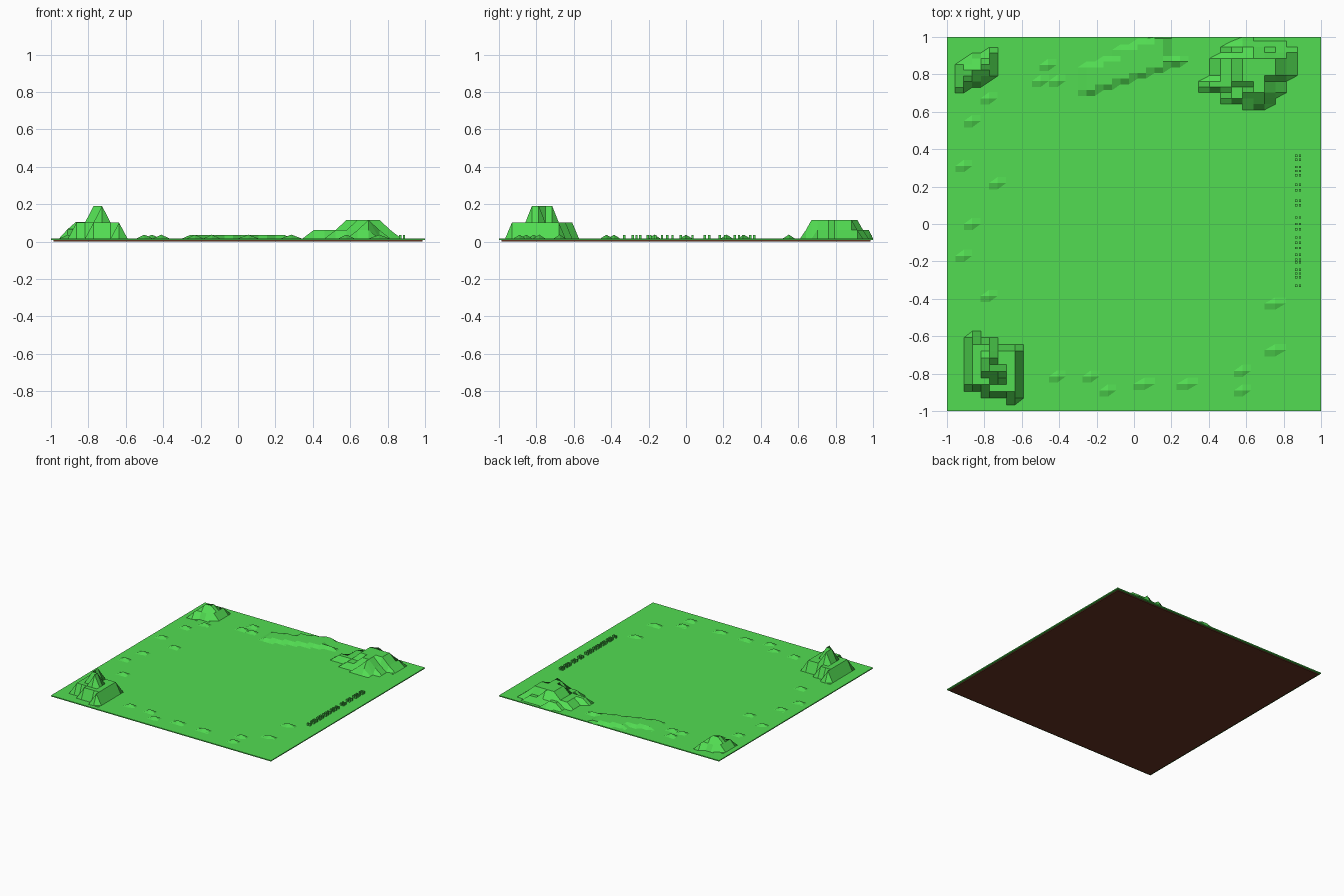
import bpy, bmesh

if "Cube" in bpy.data.objects:
    bpy.data.objects.remove(bpy.data.objects["Cube"])

TOP = 0.016      # height of the grass surface


def material(name, r, g, b):
    m = bpy.data.materials.new(name)
    m.diffuse_color = (r, g, b, 1)
    m.use_nodes = True
    m.node_tree.nodes["Principled BSDF"].inputs["Base Color"].default_value = m.diffuse_color
    return m


GRASS = material("grass green", 0.084, 0.716, 0.084)
SOIL = material("soil brown", 0.133, 0.033, 0.016)


def finish(name, bm, mat):
    me = bpy.data.meshes.new(name)
    bm.to_mesh(me)
    bm.free()
    me.materials.append(mat)
    ob = bpy.data.objects.new(name, me)
    bpy.context.collection.objects.link(ob)
    return ob


def slab(name, half, z0, z1, mat):
    bm = bmesh.new()
    bmesh.ops.create_cube(bm, size=1)
    for v in bm.verts:
        v.co.x *= 2 * half
        v.co.y *= 2 * half
        v.co.z = z1 if v.co.z > 0 else z0
    finish(name, bm, mat)


def hill(name, x0, y0, dx, dy, levels):
    """Stepped height field; levels = (height, first column, [(row from, row to), ...])."""
    height = {}
    for h, first, spans in levels:
        for i, (a, b) in enumerate(spans, first):
            for k in range(a, b + 1):
                height[i, k] = max(h, height.get((i, k), 0))
    bm, verts = bmesh.new(), {}

    def vert(i, k):
        if (i, k) not in verts:
            verts[i, k] = bm.verts.new((x0 + i * dx, min(1, y0 + k * dy),
                                        TOP + height.get((i, k), 0)))
        return verts[i, k]

    cells = {(i + a, k + b) for i, k in height for a in (-1, 0) for b in (-1, 0)}
    for i, k in sorted(cells):
        if y0 + k * dy < 0.995:
            bm.faces.new([vert(i, k), vert(i + 1, k), vert(i + 1, k + 1), vert(i, k + 1)])
    return finish(name, bm, GRASS)


# Ground plate: grass over a slightly smaller soil layer
slab("grass_ground", 1.0, 0.008, TOP, GRASS)
slab("soil_base", 0.986, 0.0, 0.008, SOIL)

# Tall hill, front left
hill("front_left_hill", -0.909, -0.967, 0.0455, 0.0359, [
    (0.085, 1, [(3, 10), (3, 9), (2, 9), (2, 8), (2, 8), (1, 8)]),
    (0.175, 3, [(5, 7), (4, 5)])])

# Small hill, back left
hill("back_left_hill", -0.957, 0.70, 0.0459, 0.0306, [
    (0.05, 1, [(1, 5), (2, 6), (2, 6), (3, 7)]),
    (0.09, 2, [(3, 4), (4, 5)])])

# Broad hill, back right
hill("back_right_hill", 0.345, 0.61, 0.0588, 0.0306, [
    (0.045, 1, [(4, 5), (4, 9), (2, 11), (2, 12), (1, 11), (1, 11), (3, 11), (6, 10)]),
    (0.1, 4, [(5, 9), (3, 10), (2, 9), (6, 9)])])

# Low diagonal ridge along the back edge
ridge = [(1 + i // 2, 5 + i // 2) for i in range(9)] + [(5, 9), (6, 6), (6, 6)]
hill("back_ridge", -0.30, 0.685, 0.0455, 0.0306,
     [(0.02, 1, [(a, min(b + 1, 10) if b > 6 else b) for a, b in ridge])])

# Small grass mounds around the border: one raised point in a 2 x 2 patch
MOUNDS = [(-0.46, 0.85), (-0.50, 0.765), (-0.41, 0.765), (-0.775, 0.672),
          (-0.865, 0.55), (-0.91, 0.31), (-0.73, 0.218), (-0.865, 0.0),
          (-0.91, -0.17), (-0.775, -0.385), (-0.41, -0.815), (-0.23, -0.815),
          (-0.14, -0.89), (0.055, -0.855), (0.285, -0.855), (0.58, -0.785),
          (0.58, -0.89), (0.755, -0.425), (0.755, -0.675)]
for n, (x, y) in enumerate(MOUNDS):
    w = 0.057 if n in (13, 14, 17, 18) else 0.045
    hill(f"grass_mound_{n + 1}", x - w, y - 0.033, w, 0.033, [(0.021, 1, [(1, 1)])])

# Double row of tiny grass tufts along the right side
bm = bmesh.new()
ROWS = [0.365, 0.344, 0.305, 0.283, 0.261, 0.21, 0.18, 0.124, 0.10, 0.035, 0.0, -0.028,
        -0.072, -0.1, -0.128, -0.165, -0.19, -0.205, -0.245, -0.265, -0.285, -0.33]
for y in ROWS:
    for x in (0.868, 0.888):
        r = bmesh.ops.create_cube(bm, size=1)
        for v in r["verts"]:
            v.co.x = x + v.co.x * 0.012
            v.co.y = y + v.co.y * 0.012
            v.co.z = TOP + (0.02 if v.co.z > 0 else 0)
finish("grass_tufts", bm, GRASS)
